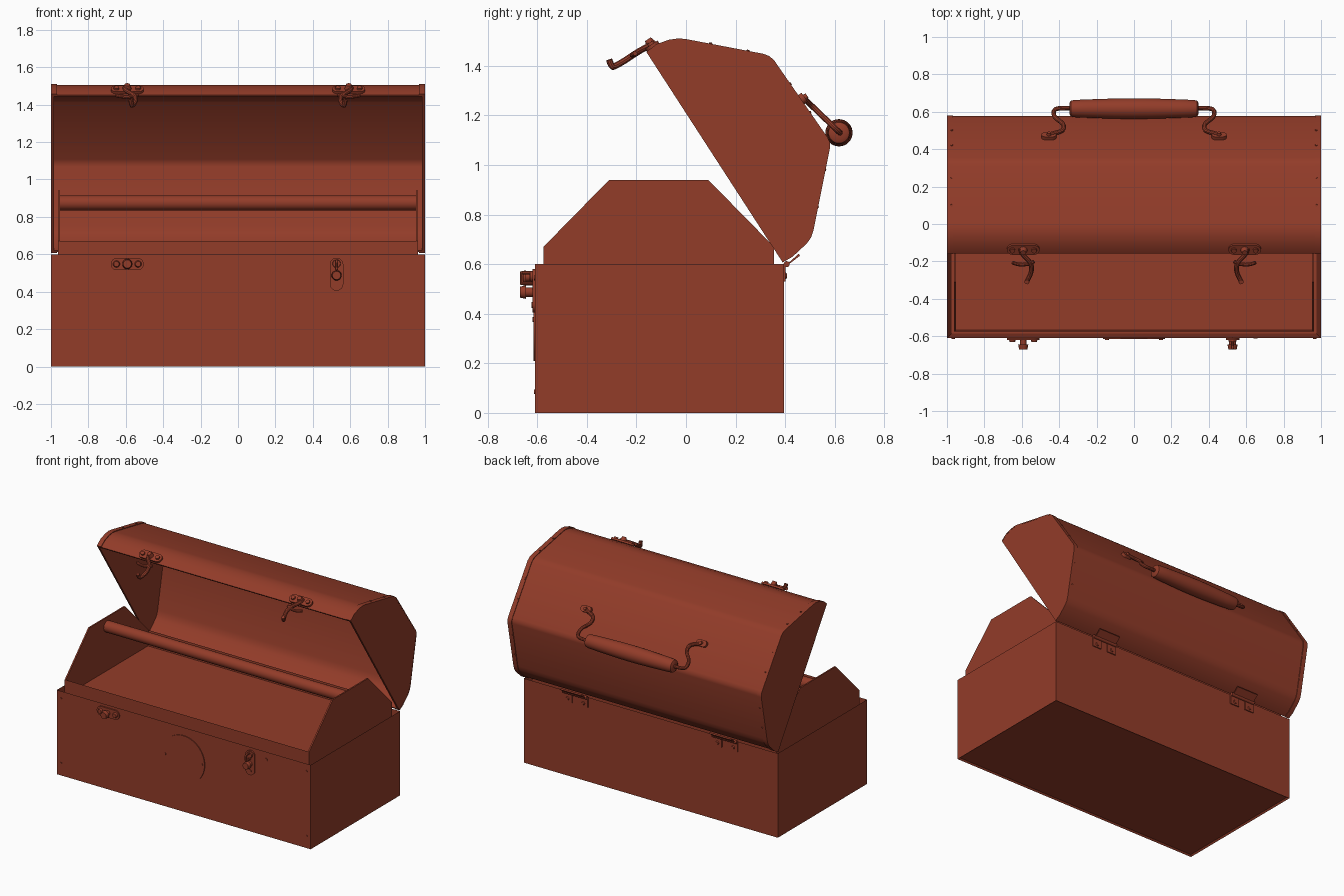
import bpy, bmesh, math
from mathutils import Vector, Matrix

if "Cube" in bpy.data.objects:
    bpy.data.objects.remove(bpy.data.objects["Cube"])

rust = bpy.data.materials.new("rust_red_paint")
rust.diffuse_color = (0.29, 0.045, 0.022, 1)
rust.use_nodes = True
rust.node_tree.nodes["Principled BSDF"].inputs["Base Color"].default_value = rust.diffuse_color


def finish(ob, smooth=True):
    ob.data.materials.clear()
    ob.data.materials.append(rust)
    bpy.ops.object.select_all(action='DESELECT')
    ob.select_set(True)
    bpy.context.view_layer.objects.active = ob
    if smooth:
        bpy.ops.object.shade_smooth_by_angle(angle=math.radians(32))
    return ob


def from_bm(name, bm, smooth=True):
    bmesh.ops.recalc_face_normals(bm, faces=bm.faces)
    me = bpy.data.meshes.new(name)
    bm.to_mesh(me)
    bm.free()
    ob = bpy.data.objects.new(name, me)
    bpy.context.collection.objects.link(ob)
    return finish(ob, smooth)


def prism(name, pts, depth, smooth=True):
    """Extrude a closed 3D outline along the depth vector."""
    bm = bmesh.new()
    f = bm.faces.new([bm.verts.new(p) for p in pts])
    r = bmesh.ops.extrude_face_region(bm, geom=[f])
    bmesh.ops.translate(bm, vec=depth, verts=[v for v in r['geom'] if isinstance(v, bmesh.types.BMVert)])
    return from_bm(name, bm, smooth)


def prism_x(name, yz, x0, x1, smooth=True):
    return prism(name, [(x0, y, z) for y, z in yz], (x1 - x0, 0, 0), smooth)


def cyl(name, a, b, r1, r2=None, seg=24):
    a, b = Vector(a), Vector(b)
    d = b - a
    bm = bmesh.new()
    m = Matrix.Translation((a + b) / 2) @ d.to_track_quat('Z', 'Y').to_matrix().to_4x4()
    bmesh.ops.create_cone(bm, cap_ends=True, segments=seg, radius1=r1,
                          radius2=r1 if r2 is None else r2, depth=d.length, matrix=m)
    return from_bm(name, bm)


def stadium(name, centre, along, normal, half, r, thick):
    """Plate with round ends, lying on the plane given by its normal."""
    c, u, n = Vector(centre), Vector(along).normalized(), Vector(normal).normalized()
    w = n.cross(u)
    pts = []
    for i in range(26):
        t = -math.pi / 2 + math.pi * (i % 13) / 12 + (math.pi if i > 12 else 0)
        s = 1 if i < 13 else -1
        pts.append(c + u * (s * (half - r) + r * math.cos(t)) + w * r * math.sin(t))
    return prism(name, pts, n * thick)


def tube(name, pts, r, cyclic=False, order=4):
    cu = bpy.data.curves.new(name, 'CURVE')
    cu.dimensions = '3D'
    cu.bevel_depth, cu.bevel_resolution, cu.resolution_u = r, 3, 6
    cu.use_fill_caps = True
    sp = cu.splines.new('NURBS')
    sp.points.add(len(pts) - 1)
    for p, c in zip(sp.points, pts):
        p.co = (*c, 1)
    sp.order_u, sp.use_endpoint_u, sp.use_cyclic_u = order, True, cyclic
    ob = bpy.data.objects.new(name, cu)
    bpy.context.collection.objects.link(ob)
    bpy.ops.object.select_all(action='DESELECT')
    ob.select_set(True)
    bpy.context.view_layer.objects.active = ob
    bpy.ops.object.convert(target='MESH')
    return finish(bpy.context.view_layer.objects.active)


def box(name, lo, hi):
    return prism(name, [(lo[0], lo[1], lo[2]), (hi[0], lo[1], lo[2]), (hi[0], hi[1], lo[2]),
                        (lo[0], hi[1], lo[2])], (0, 0, hi[2] - lo[2]), False)


def hollow_box(name, lo, hi, wall, floor, recess=0):
    """Open box; the underside may have a shallow recess inside a rim."""
    bm = bmesh.new()
    bmesh.ops.create_cube(bm, size=1)
    for v in bm.verts:
        v.co = [lo[i] if v.co[i] < 0 else hi[i] for i in range(3)]
    bm.normal_update()
    for sign, rim, move in ((1, wall, floor - hi[2]), (-1, 0.015, recess)):
        if move:
            f = next(f for f in bm.faces if f.normal.z * sign > 0.9)
            bmesh.ops.inset_region(bm, faces=[f], thickness=rim)
            bmesh.ops.translate(bm, vec=(0, 0, move), verts=f.verts)
    return from_bm(name, bm, False)


# Base and lift-out tray
hollow_box("base_box", (-1, -0.61, 0), (1, 0.395, 0.6), 0.036, 0.03, 0.01)
hollow_box("tray", (-0.963, -0.575, 0.3), (0.963, 0.355, 0.67), 0.01, 0.56)
end_shape = [(-0.575, 0.56), (-0.575, 0.67), (-0.31, 0.94), (0.09, 0.94), (0.355, 0.67), (0.355, 0.56)]
for s in (-1, 1):
    prism_x("tray_end", end_shape, s * 0.953, s * 0.963, False)
    for z in (0.085, 0.545):
        cyl("base_corner_rivet", (s * 0.967, -0.609, z), (s * 0.967, -0.614, z), 0.009, seg=12)
cyl("tray_carry_bar", (-0.955, -0.11, 0.875), (0.955, -0.11, 0.875), 0.04, seg=32)

# Open lid: curved shell, end plates and lapped end bands
lid = [(-0.16, 1.456), (-0.12, 1.487), (-0.07, 1.505), (-0.03, 1.511), (0.0, 1.508), (0.31, 1.449),
       (0.335, 1.44), (0.355, 1.423), (0.572, 1.11), (0.581, 1.09), (0.581, 1.07), (0.515, 0.74),
       (0.505, 0.708), (0.488, 0.684), (0.43, 0.63), (0.39, 0.607)]
mid = (0.115, 1.0315)


def scaled(k):
    return [(mid[0] + (y - mid[0]) * k, mid[1] + (z - mid[1]) * k) for y, z in lid]


prism_x("lid_shell", scaled(0.99) + scaled(0.97)[::-1], -0.995, 0.995)
for s in (-1, 1):
    prism_x("lid_end", scaled(0.992), s * 0.985, s * 0.999)
    prism_x("lid_end_band", scaled(1.0) + scaled(0.985)[::-1], s * 0.967, s * 1.0)
    for y, z in ((0.1, 1.489), (0.25, 1.46), (0.42, 1.327), (0.5, 1.212), (0.56, 0.98), (0.53, 0.83)):
        n = Vector((0, y - 0.15, z - 1.1)).normalized() * 0.005
        p = Vector((s * 0.975, y, z))
        cyl("lid_rivet", p - n, p + n, 0.006, seg=8)

# Carry handle on the rear slope of the lid
out = Vector((0, 0.82, 0.57))
for s in (-1, 1):
    foot = Vector((s * 0.455, 0.462, 1.262))
    stadium("handle_foot", foot, (1, 0, 0), out, 0.04, 0.022, 0.02)
    cyl("handle_foot_rivet", foot, foot + out * 0.032, 0.016, 0.01)

    def wire(x, y):   # the wire lies in one sloping plane
        return (s * x, y, 1.265 - (y - 0.48) * 0.96)
    tube("handle_wire", [wire(0.455, 0.475), wire(0.43, 0.488), wire(0.375, 0.49), wire(0.37, 0.54),
                         wire(0.43, 0.565), wire(0.435, 0.62), wire(0.39, 0.62), wire(0.32, 0.62)], 0.012)
bm = bmesh.new()
rings = []
for x, r in ((-0.345, 0.03), (-0.338, 0.042), (-0.32, 0.046), (-0.25, 0.049), (-0.1, 0.054), (0, 0.055),
             (0.1, 0.054), (0.25, 0.049), (0.32, 0.046), (0.338, 0.042), (0.345, 0.03)):
    rings.append([bm.verts.new((x, 0.617 + r * math.cos(i * math.pi / 16), 1.13 + r * math.sin(i * math.pi / 16)))
                  for i in range(32)])
for a, b in zip(rings, rings[1:]):
    for i in range(32):
        bm.faces.new((a[i], a[i - 1], b[i - 1], b[i]))
bm.faces.new(rings[0])
bm.faces.new(rings[-1])
from_bm("handle_grip", bm)

# Swinging latches on the lid lip
up = Vector((0, -0.55, 0.83))
for s in (-1, 1):
    c = Vector((s * 0.592, -0.132, 1.474))
    stadium("latch_plate", c, (1, 0, 0), up, 0.087, 0.03, 0.014)
    for dx in (-0.058, 0, 0.058):
        p = c + Vector((dx, 0, 0))
        cyl("latch_rivet", p, p + up * (0.04 if dx == 0 else 0.024), 0.026 if dx == 0 else 0.016, 0.014)
    tube("latch_arm", [(s * 0.605, -0.13, 1.49), (s * 0.605, -0.16, 1.475), (s * 0.56, -0.19, 1.46),
                       (s * 0.54, -0.24, 1.425), (s * 0.565, -0.295, 1.393), (s * 0.57, -0.3, 1.395),
                       (s * 0.573, -0.31, 1.425)], 0.013)
    tube("latch_finger_bar", [(s * 0.65, -0.205, 1.45), (s * 0.62, -0.222, 1.44), (s * 0.57, -0.222, 1.44),
                              (s * 0.535, -0.2, 1.452)], 0.01)

# Catch plates on the base front: a keeper knob (left) and a hasp loop (right)
F = -0.609
stadium("left_catch_plate", (-0.592, F, 0.548), (1, 0, 0), (0, -1, 0), 0.088, 0.033, 0.01)
for x in (-0.65, -0.534):
    cyl("left_catch_rivet", (x, F, 0.548), (x, F - 0.022, 0.548), 0.022, 0.014)
cyl("left_catch_stem", (-0.592, F, 0.548), (-0.592, -0.65, 0.548), 0.017)
cyl("left_catch_knob", (-0.592, -0.645, 0.548), (-0.592, -0.67, 0.548), 0.027, 0.022)
stadium("right_catch_plate", (0.527, F, 0.493), (0, 0, 1), (0, -1, 0), 0.088, 0.036, 0.01)
cyl("right_catch_boss", (0.527, F, 0.55), (0.527, F - 0.02, 0.55), 0.024, 0.02)
cyl("right_catch_stem", (0.527, F, 0.487), (0.527, -0.65, 0.487), 0.019)
cyl("right_catch_knob", (0.527, -0.645, 0.487), (0.527, -0.67, 0.487), 0.027, 0.022)
cyl("right_catch_rivet", (0.527, F, 0.435), (0.527, F - 0.015, 0.435), 0.012)
tube("right_catch_loop", [(0.527, -0.615, 0.565), (0.527, -0.663, 0.565), (0.527, -0.663, 0.522),
                          (0.527, -0.615, 0.522)], 0.008, True, 2)
cyl("front_small_rivet", (0.65, F, 0.545), (0.65, F - 0.004, 0.545), 0.01, seg=16)

# Plain round badge plate with two rivets
cyl("round_plate", (0, F, 0.376), (0, -0.616, 0.376), 0.167, seg=64)
for s in (-1, 1):
    cyl("round_plate_rivet", (s * 0.145, -0.615, 0.376), (s * 0.145, -0.62, 0.376), 0.01, seg=16)

# Rear hinges
for s in (-1, 1):
    x = s * 0.59
    cyl("hinge_barrel", (x - 0.095, 0.406, 0.6), (x + 0.095, 0.406, 0.6), 0.012)
    prism_x("hinge_lid_leaf", [(0.405, 0.592), (0.412, 0.604), (0.455, 0.642), (0.46, 0.634)], x - 0.085, x + 0.085)
    for dx in (-0.062, 0.062):
        box("hinge_base_leaf", (x + dx - 0.035, 0.39, 0.53), (x + dx + 0.035, 0.402, 0.6))
        cyl("hinge_rivet", (x + dx, 0.4, 0.553), (x + dx, 0.408, 0.553), 0.014, 0.009, 16)
